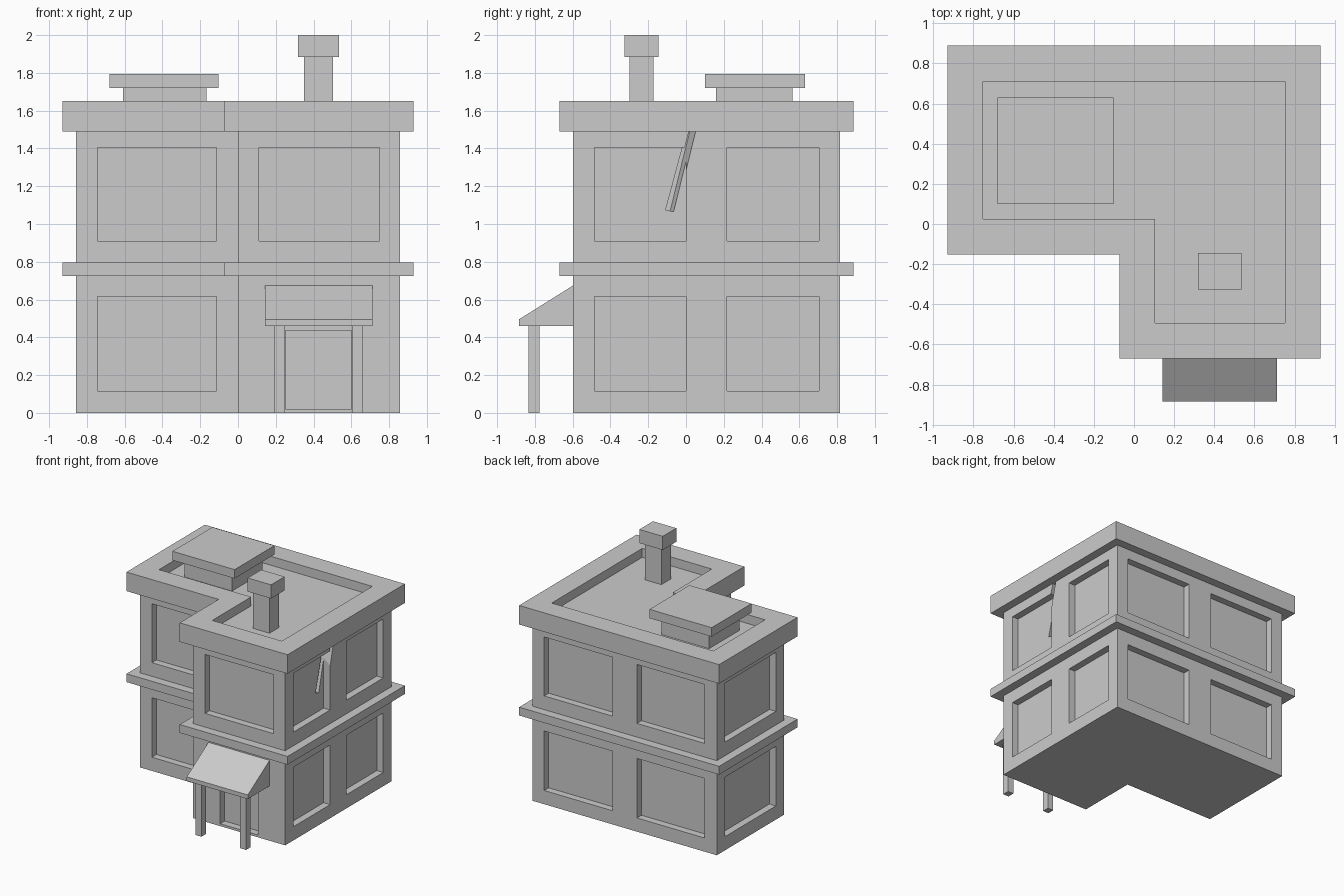
import bpy
import bmesh
from mathutils import Vector

cube = bpy.data.objects.get("Cube")
if cube:
    bpy.data.objects.remove(cube, do_unlink=True)

# One plain stone colour for the whole building
stone = bpy.data.materials.new("stone_grey")
stone.use_nodes = True
GREY = (0.6, 0.6, 0.6, 1)
stone.diffuse_color = GREY
stone.node_tree.nodes["Principled BSDF"].inputs["Base Color"].default_value = GREY


def add_prism(bm, outline, offset):
    """Close a flat outline and extrude it along the offset."""
    face = bm.faces.new([bm.verts.new(p) for p in outline])
    ext = bmesh.ops.extrude_face_region(bm, geom=[face], use_keep_orig=True)
    verts = [g for g in ext["geom"] if isinstance(g, bmesh.types.BMVert)]
    bmesh.ops.translate(bm, verts=verts, vec=Vector(offset))


def add_box(bm, x, y, z):
    outline = [(x[0], y[0], z[0]), (x[1], y[0], z[0]),
               (x[1], y[1], z[0]), (x[0], y[1], z[0])]
    add_prism(bm, outline, (0, 0, z[1] - z[0]))


def finish(name, bm):
    bmesh.ops.recalc_face_normals(bm, faces=bm.faces[:])
    mesh = bpy.data.meshes.new(name)
    bm.to_mesh(mesh)
    bm.free()
    mesh.materials.append(stone)
    obj = bpy.data.objects.new(name, mesh)
    bpy.context.scene.collection.objects.link(obj)
    return obj


def box(name, x, y, z):
    bm = bmesh.new()
    add_box(bm, x, y, z)
    return finish(name, bm)


def l_block(name, grow, z):
    """L-shaped storey block, grown outwards from the wall line."""
    x0, x1, y0, y1 = -0.857 - grow, 0.857 + grow, -0.597 - grow, 0.815 + grow
    nx, ny = -grow, -0.08 - grow
    plan = [(nx, y0), (x1, y0), (x1, y1), (x0, y1), (x0, ny), (nx, ny)]
    bm = bmesh.new()
    add_prism(bm, [(x, y, z[0]) for x, y in plan], (0, 0, z[1] - z[0]))
    return finish(name, bm)


def cut(obj, cutter):
    """Subtract the cutter and discard it."""
    cutter.hide_render = True
    mod = obj.modifiers.new("cut", "BOOLEAN")
    mod.operation = "DIFFERENCE"
    mod.solver = "EXACT"
    mod.object = cutter
    bpy.context.view_layer.update()
    graph = bpy.context.evaluated_depsgraph_get()
    result = bpy.data.meshes.new_from_object(obj.evaluated_get(graph))
    obj.modifiers.clear()
    obj.data = result
    bpy.data.objects.remove(cutter, do_unlink=True)


# Walls with recessed window panels on every side
walls = l_block("walls", 0, (0, 1.49))
DEPTH = 0.06
LOWER, UPPER = (0.115, 0.615), (0.91, 1.405)
bm = bmesh.new()


def recess_y(x, wall_y, z):
    add_box(bm, x, (wall_y - DEPTH, wall_y + DEPTH), z)


def recess_x(wall_x, y, z):
    add_box(bm, (wall_x - DEPTH, wall_x + DEPTH), y, z)


WEST, EAST = (-0.745, -0.115), (0.112, 0.748)
for storey in (LOWER, UPPER):
    recess_y(WEST, -0.08, storey)
    recess_y(WEST, 0.815, storey)
    recess_y(EAST, 0.815, storey)
    recess_x(0.857, (-0.485, 0), storey)
    recess_x(0.857, (0.217, 0.705), storey)
    recess_x(-0.857, (0.03, 0.705), storey)
    recess_x(0, (-0.485, -0.19), storey)
recess_y(EAST, -0.597, UPPER)
recess_y((0.252, 0.602), -0.597, (0.02, 0.435))  # doorway
cut(walls, finish("window_cutter", bm))

# Slanted open crack in the side wall
bm = bmesh.new()
crack = [(-0.087, 1.075), (-0.045, 1.065), (0.062, 1.5), (0.027, 1.5)]
add_prism(bm, [(0.9, y, z) for y, z in crack], (-0.2, -0.04, 0))
cut(walls, finish("crack_cutter", bm))

# Storey ledge and sunken roof with its parapet
l_block("storey_ledge", 0.073, (0.725, 0.795))
roof = l_block("roof", 0.073, (1.49, 1.65))
cut(roof, l_block("roof_cutter", -0.105, (1.575, 1.75)))

# Chimney and roof hatch
box("chimney_stack", (0.35, 0.503), (-0.3, -0.172), (1.56, 1.885))
box("chimney_cap", (0.318, 0.535), (-0.325, -0.145), (1.885, 2))
box("hatch_base", (-0.61, -0.167), (0.16, 0.565), (1.56, 1.72))
box("hatch_lid", (-0.68, -0.102), (0.1, 0.63), (1.72, 1.795))

# Porch: sloping canopy on two posts
bm = bmesh.new()
profile = [(-0.885, 0.46), (-0.597, 0.46), (-0.597, 0.675), (-0.885, 0.495)]
add_prism(bm, [(0.143, y, z) for y, z in profile], (0.568, 0, 0))
finish("porch_canopy", bm)
for side, x in (("right", 0.19), ("left", 0.605)):
    box("porch_post_" + side, (x, x + 0.055), (-0.835, -0.775), (0, 0.46))
